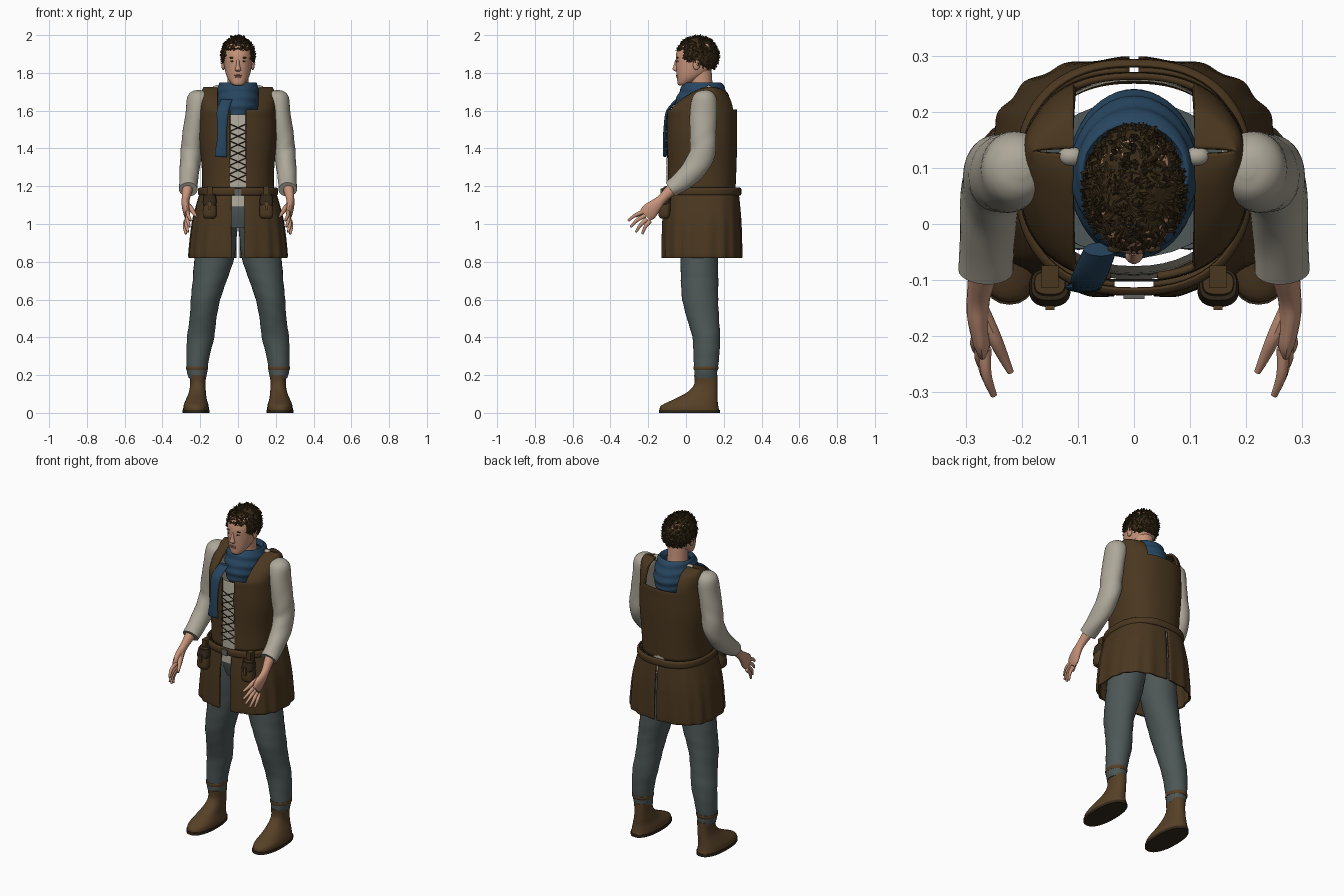
import bpy, bmesh, math, random
from mathutils import Vector, Matrix, noise

if "Cube" in bpy.data.objects:
    bpy.data.objects.remove(bpy.data.objects["Cube"])
random.seed(4)


def colour(name, r, g, b):
    m = bpy.data.materials.new(name)
    m.use_nodes = True
    m.diffuse_color = (r, g, b, 1)
    bsdf = m.node_tree.nodes["Principled BSDF"]
    bsdf.inputs["Base Color"].default_value = (r, g, b, 1)
    bsdf.inputs["Roughness"].default_value = 0.9
    return m


LEATHER = colour("brown leather", .068, .038, .014)
BOOT = colour("boot leather", .095, .052, .02)
DARK = colour("dark leather", .032, .02, .01)
LINEN = colour("cream linen", .42, .39, .32)
WOOL = colour("grey wool", .075, .095, .095)
BLUE = colour("blue cloth", .02, .06, .115)
SKIN = colour("skin", .58, .3, .2)
HAIR = colour("dark hair", .04, .024, .009)
LIPS = colour("lips", .4, .16, .11)
METAL = colour("dull metal", .12, .12, .11)
parts = []


def finish(name, bm, mat, mirror=False, thick=0):
    me = bpy.data.meshes.new(name)
    bm.to_mesh(me)
    bm.free()
    me.materials.append(mat)
    ob = bpy.data.objects.new(name, me)
    bpy.context.collection.objects.link(ob)
    if thick:
        ob.modifiers.new("thickness", "SOLIDIFY").thickness = thick
    if mirror:
        ob.modifiers.new("mirror", "MIRROR").use_mirror_merge = False
    parts.append(ob)
    return ob


def spline(rows, steps):
    """Smooth in-between rows through the given ones."""
    out = []
    for i in range(len(rows) - 1):
        quad = [rows[max(i - 1, 0)], rows[i], rows[i + 1], rows[min(i + 2, len(rows) - 1)]]
        for k in range(steps):
            t = k / steps
            out.append([b + .5 * t * (c - a + t * (2*a - 5*b + 4*c - d + t * (3*(b - c) + d - a)))
                        for a, b, c, d in zip(*quad)])
    return out + [list(rows[-1])]


def loft(name, rows, mat, n=32, power=2, steps=4, tilt=False, caps=True,
         cuts=(), drop=None, thick=0, mirror=False, ripple=None):
    """Skin over rows of (x, y, z, half width, half depth)."""
    bm = bmesh.new()
    rows = spline(rows, steps)
    rings = []
    for i, (x, y, z, ru, rv) in enumerate(rows):
        a, b = rows[max(i - 1, 0)], rows[min(i + 1, len(rows) - 1)]
        t = Vector(b[:3]) - Vector(a[:3]) if tilt else Vector((0, 0, rows[-1][2] - rows[0][2]))
        t.normalize()
        u = Vector((1, 0, 0))
        u = (u - t * t.dot(u)).normalized()
        v = t.cross(u)
        ring = []
        for j in range(n):
            ang = math.tau * j / n
            c, s = math.cos(ang), math.sin(ang)
            k = 1 + ripple(ang, z) if ripple else 1
            du = math.copysign(abs(c) ** (2 / power), c) * ru * k
            dv = math.copysign(abs(s) ** (2 / power), s) * rv * k
            ring.append(bm.verts.new(Vector((x, y, z)) + u * du + v * dv))
        rings.append(ring)
    for p, q in zip(rings, rings[1:]):
        for j in range(n):
            k = (j + 1) % n
            bm.faces.new((p[j], p[k], q[k], q[j]))
    if caps:
        bm.faces.new(rings[0][::-1])
        bm.faces.new(rings[-1])
    for co, no in cuts:
        bmesh.ops.bisect_plane(bm, geom=bm.verts[:] + bm.edges[:] + bm.faces[:],
                               plane_co=co, plane_no=no)
    if drop:
        gone = [f for f in bm.faces if drop(f.calc_center_median())]
        bmesh.ops.delete(bm, geom=gone, context="FACES")
    return finish(name, bm, mat, mirror, thick)


def ball(name, loc, size, mat, mirror=False):
    bm = bmesh.new()
    bmesh.ops.create_uvsphere(bm, u_segments=16, v_segments=10, radius=1,
                              matrix=Matrix.Translation(loc) @ Matrix.Diagonal((*size, 1)))
    return finish(name, bm, mat, mirror)


def box(name, loc, size, mat, mirror=False):
    bm = bmesh.new()
    bmesh.ops.create_cube(bm, size=1, matrix=Matrix.Translation(loc) @ Matrix.Diagonal((*size, 1)))
    return finish(name, bm, mat, mirror)


def x_cuts(*xs):
    return [((s * x, 0, 0), (1, 0, 0)) for x in xs for s in (1, -1)]


# Boots, soles and trousers
loft("boots", [(.222, .018, .014, .068, .158), (.222, .02, .04, .066, .15), (.22, .055, .075, .054, .112),
               (.215, .087, .11, .045, .08), (.213, .105, .15, .041, .062), (.213, .105, .2, .044, .062)],
     BOOT, power=2.3, mirror=True)
loft("soles", [(.222, .018, 0, .071, .162), (.222, .018, .016, .071, .162)], DARK, power=2.3, steps=1, mirror=True)
loft("trouser_legs", [(.215, .105, .185, .046, .058), (.217, .105, .22, .054, .061), (.212, .108, .3, .061, .068),
                      (.198, .107, .4, .072, .073), (.185, .09, .5, .071, .085), (.172, .075, .6, .078, .095),
                      (.15, .072, .7, .09, .099), (.125, .07, .82, .105, .1), (.105, .072, .95, .1, .115),
                      (.095, .075, 1.08, .1, .12)], WOOL, mirror=True,
     ripple=lambda a, z: .012 * math.sin(z * 75 + 2 * math.cos(a)))
loft("trouser_hips", [(0, .075, .98, .15, .11), (0, .075, 1.06, .185, .13), (0, .08, 1.17, .18, .14)], WOOL)
loft("ankle_bands", [(.217, .105, .226, .056, .063), (.217, .106, .236, .059, .066), (.217, .106, .246, .058, .065)],
     BOOT, mirror=True)

# Shirt
loft("shirt_body", [(0, .085, 1.09, .17, .185), (0, .085, 1.2, .175, .178), (0, .085, 1.45, .185, .175),
                    (0, .09, 1.58, .18, .165)], LINEN, n=48, power=2.2, caps=False)
loft("shirt_sleeves", [(.2, .1, 1.708, .012, .016), (.202, .1, 1.695, .042, .045), (.208, .098, 1.66, .062, .066),
                       (.222, .092, 1.58, .056, .072), (.238, .09, 1.47, .057, .069), (.248, .088, 1.38, .056, .068),
                       (.256, .045, 1.295, .053, .064), (.262, -.025, 1.225, .049, .053),
                       (.263, -.083, 1.183, .049, .044)],
     LINEN, tilt=True, mirror=True, ripple=lambda a, z: .018 * math.sin(z * 60 + 3 * a) * (z < 1.5))
ball("shirt_collar", (.112, .12, 1.715), (.024, .018, .02), LINEN, True)

# Vest with square neck and open front
loft("vest", [(0, .082, 1.18, .19, .18), (0, .085, 1.3, .192, .182), (0, .084, 1.45, .206, .187),
              (0, .084, 1.56, .205, .186), (0, .086, 1.61, .203, .182), (0, .105, 1.66, .202, .145),
              (0, .125, 1.7, .195, .095), (0, .13, 1.72, .185, .05), (0, .13, 1.726, .18, .006)],
     LEATHER, n=96, power=2.35, caps=False, thick=.012,
     cuts=x_cuts(.042, .108) + [((0, 0, 1.605), (0, 0, 1))],
     drop=lambda c: (abs(c.x) < .042 and c.y < 0) or (abs(c.x) < .108 and c.z > 1.605))

# Front lacing
bm = bmesh.new()
for k in range(7):
    for s in (1, -1):
        lo, hi = Vector((-.044 * s, -.1, 1.22 + k * .045)), Vector((.044 * s, -.1, 1.26 + k * .045))
        aim = (hi - lo).to_track_quat("Z", "Y").to_matrix().to_4x4()
        bmesh.ops.create_cone(bm, segments=6, radius1=.0025, radius2=.0025, depth=(hi - lo).length,
                              matrix=Matrix.Translation((lo + hi) / 2) @ aim)
finish("vest_laces", bm, DARK)


# Skirt with front opening and back slit
def pleats(a, z):
    return .016 * math.sin(17 * a) * (1.17 - z) / .35


loft("skirt", [(0, .083, .82, .258, .211), (0, .083, .85, .26, .213), (0, .083, 1, .245, .21),
               (0, .083, 1.1, .222, .203), (0, .083, 1.18, .198, .195)],
     LEATHER, n=144, power=2.6, caps=False, thick=.01, ripple=pleats, cuts=x_cuts(.035, .008),
     drop=lambda c: abs(c.x) < (.035 if c.y < 0 else .008))
loft("belt", [(0, .083, 1.15, .203, .202), (0, .083, 1.157, .211, .209), (0, .083, 1.172, .213, .211),
              (0, .083, 1.187, .211, .209), (0, .083, 1.194, .2, .2)],
     LEATHER, n=64, power=2.4, caps=False, thick=.008)
box("buckle", (0, -.13, 1.17), (.038, .008, .036), METAL)

# Belt pouches
loft("pouches", [(.15, -.115, 1.03, .026, .02), (.15, -.115, 1.045, .036, .03), (.15, -.112, 1.09, .036, .031),
                 (.15, -.108, 1.13, .03, .026), (.15, -.105, 1.16, .027, .02)], LEATHER, power=2.8, mirror=True)
loft("pouch_flaps", [(.15, -.118, 1.098, .03, .03), (.15, -.114, 1.112, .037, .032), (.15, -.108, 1.15, .033, .028)],
     DARK, power=2.8, mirror=True)
box("pouch_straps", (.15, -.149, 1.1), (.016, .008, .045), BOOT, True)
box("belt_loops", (.15, -.094, 1.172), (.03, .04, .056), LEATHER, True)

# Scarf and its hanging end
loft("scarf", [(0, .087, 1.56, .085, .135), (0, .088, 1.6, .108, .147), (0, .09, 1.65, .116, .146),
               (0, .09, 1.7, .112, .126), (0, .09, 1.735, .104, .108), (0, .09, 1.75, .09, .09),
               (0, .09, 1.72, .075, .08)],
     BLUE, n=48, steps=6, caps=False, thick=.006,
     ripple=lambda a, z: .022 * math.sin(z * 130 + 2.5 * math.sin(a)))
loft("scarf_end", [(-.088, -.112, 1.355, .028, .005), (-.09, -.113, 1.37, .033, .009), (-.085, -.113, 1.45, .026, .009),
                   (-.083, -.108, 1.53, .027, .009), (-.08, -.095, 1.6, .032, .01), (-.06, -.045, 1.66, .03, .012)],
     BLUE, n=16)

# Forearms, palms and fingers
loft("forearms", [(.263, -.04, 1.215, .034, .036), (.27, -.09, 1.17, .026, .029), (.277, -.13, 1.13, .021, .025),
                  (.278, -.16, 1.1, .02, .034), (.272, -.195, 1.065, .018, .044), (.27, -.215, 1.045, .012, .038)],
     SKIN, n=20, tilt=True, mirror=True)
knuckles = [(.265, -.222, 1.066), (.267, -.216, 1.045), (.272, -.206, 1.026), (.277, -.19, 1.016)]
tips = [(.25, -.305, 1.018), (.256, -.293, .985), (.265, -.265, .957), (.276, -.232, .947)]
for finger, a, b in zip(("index", "middle", "ring", "little"), knuckles, tips):
    mid = [(p + q) / 2 + d for p, q, d in zip(a, b, (.006, -.004, .005))]
    loft(finger + "_fingers", [(*a, .011, .012), (*mid, .0095, .01), (*b, .006, .006)],
         SKIN, n=10, tilt=True, mirror=True)
loft("thumbs", [(.272, -.15, 1.105, .013, .016), (.25, -.2, 1.082, .013, .015), (.234, -.235, 1.058, .01, .011),
                (.22, -.264, 1.04, .006, .006)], SKIN, n=10, tilt=True, mirror=True)

# Neck, head and face
loft("neck", [(0, .1, 1.58, .075, .07), (0, .085, 1.7, .058, .06), (0, .075, 1.82, .056, .06)], SKIN)
loft("head", [(0, -.022, 1.733, .016, .014), (0, -.012, 1.742, .034, .032), (0, .012, 1.768, .053, .059),
              (0, .035, 1.8, .066, .085), (0, .05, 1.845, .074, .103), (0, .056, 1.9, .077, .108),
              (0, .06, 1.95, .068, .09), (0, .06, 1.982, .03, .04)], SKIN, n=40, power=2.15)
loft("nose", [(0, -.05, 1.808, .011, .006), (0, -.056, 1.818, .016, .015), (0, -.052, 1.838, .01, .014),
              (0, -.046, 1.872, .008, .01)], SKIN, n=14)
ball("ears", (.078, .055, 1.845), (.01, .019, .03), SKIN, True)
ball("eyes", (.03, -.043, 1.862), (.012, .007, .005), LINEN, True)
ball("irises", (.03, -.048, 1.862), (.0045, .0035, .0045), DARK, True)
ball("eyebrows", (.031, -.044, 1.88), (.017, .007, .0035), HAIR, True)
ball("upper_lip", (0, -.046, 1.787), (.021, .008, .004), LIPS)
ball("lower_lip", (0, -.044, 1.779), (.018, .009, .005), LIPS)


# Hair cap with short tufts
def hairline(p):
    return 1.918 if p.y < -.015 else 1.865 - .4 * p.y if p.y < .1 else 1.82


centre = Vector((0, .06, 1.888))
bm = bmesh.new()
bmesh.ops.create_icosphere(bm, subdivisions=5, radius=1,
                           matrix=Matrix.Translation(centre) @ Matrix.Diagonal((.088, .113, .104, 1)))
bmesh.ops.delete(bm, geom=[v for v in bm.verts if v.co.z < hairline(v.co)], context="VERTS")
for v in bm.verts:
    v.co += (v.co - centre) * .06 * noise.noise(v.co * 90)
roots = random.sample([v.co.copy() for v in bm.verts], 650)
for p in roots:
    out = (p - centre).normalized()
    lie = Vector((random.uniform(-.6, .6), random.uniform(-.6, .6), random.uniform(-.9, .1)))
    aim = (out * .45 + lie).to_track_quat("Z", "Y").to_matrix().to_4x4()
    bmesh.ops.create_cone(bm, segments=5, radius1=.0055, radius2=.001, depth=.019,
                          matrix=Matrix.Translation(p + out * .001) @ aim)
finish("hair", bm, HAIR)

# Smooth shading that keeps hard edges
bpy.ops.object.select_all(action="DESELECT")
for ob in parts:
    ob.select_set(True)
bpy.context.view_layer.objects.active = parts[0]
bpy.ops.object.shade_smooth_by_angle(angle=math.radians(40))
